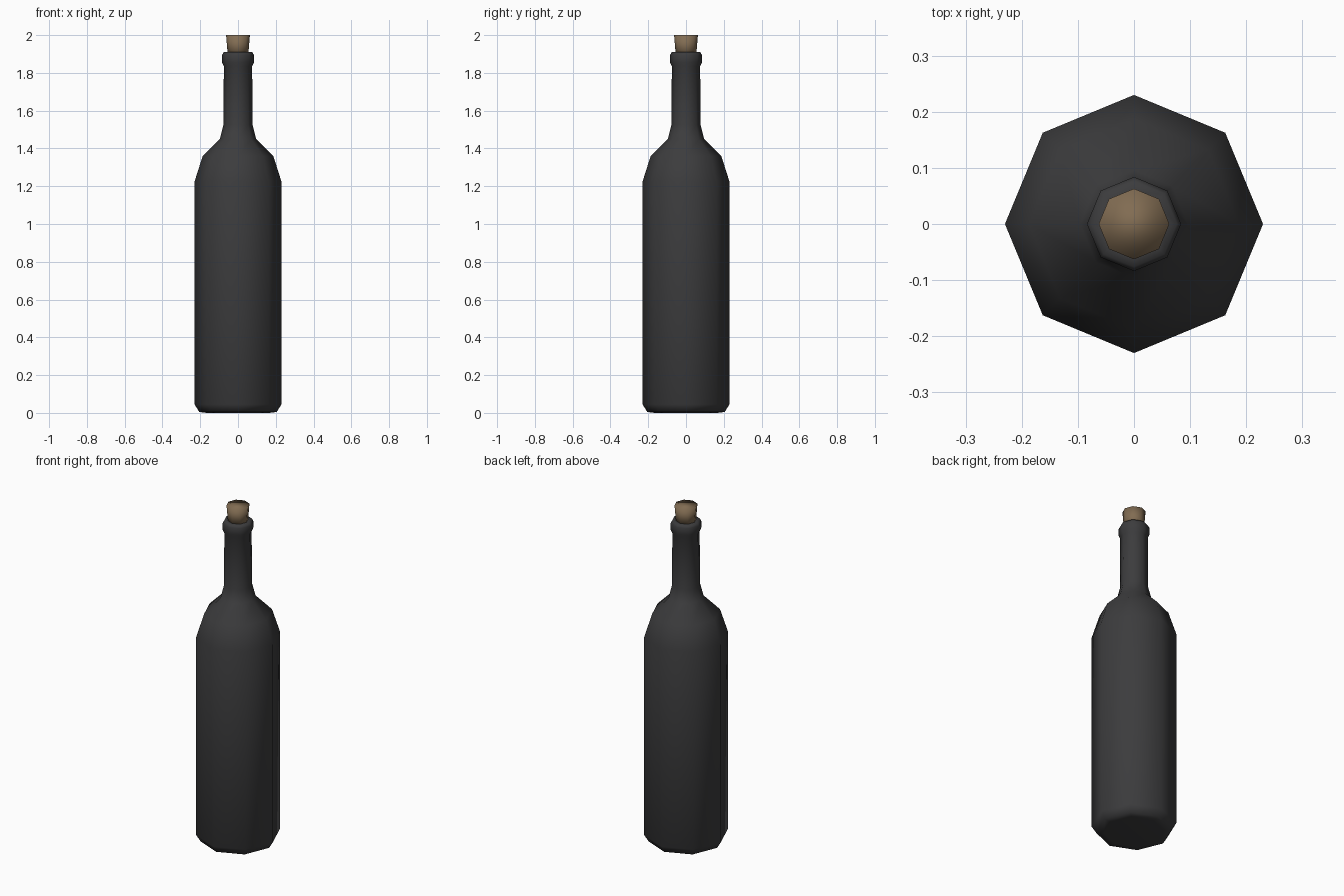
import bpy, bmesh
from math import cos, sin, pi

if "Cube" in bpy.data.objects:
    bpy.data.objects.remove(bpy.data.objects["Cube"])

SIDES = 8

def material(name, color):
    m = bpy.data.materials.new(name)
    m.diffuse_color = (*color, 1)
    m.use_nodes = True
    m.node_tree.nodes["Principled BSDF"].inputs["Base Color"].default_value = m.diffuse_color
    return m

def lathe(name, profile, mat):
    """Revolve (radius, z) points around z, capping both ends."""
    bm = bmesh.new()
    rings = [[bm.verts.new((r * cos(2 * pi * i / SIDES), r * sin(2 * pi * i / SIDES), z))
              for i in range(SIDES)] for r, z in profile]
    for a, b in zip(rings, rings[1:]):
        for i in range(SIDES):
            j = (i + 1) % SIDES
            bm.faces.new((a[i], a[j], b[j], b[i]))
    bm.faces.new(rings[0][::-1])
    bm.faces.new(rings[-1])
    bmesh.ops.recalc_face_normals(bm, faces=bm.faces)
    for f in bm.faces:
        f.smooth = True
    me = bpy.data.meshes.new(name)
    bm.to_mesh(me)
    bm.free()
    me.materials.append(mat)
    ob = bpy.data.objects.new(name, me)
    bpy.context.collection.objects.link(ob)
    return ob

glass = material("dark_glass", (0.045, 0.045, 0.047))
cork = material("cork", (0.22, 0.15, 0.085))

# Bottle: base chamfer, body, shoulder, neck, lip and mouth
lathe("bottle", [(0.165, 0.0), (0.205, 0.005), (0.23, 0.045), (0.23, 1.225),
                 (0.187, 1.36), (0.096, 1.45), (0.077, 1.525), (0.075, 1.835),
                 (0.084, 1.855), (0.084, 1.895), (0.076, 1.91), (0.055, 1.908)], glass)

# Tapered stopper
lathe("stopper", [(0.054, 1.89), (0.063, 2.0)], cork)
